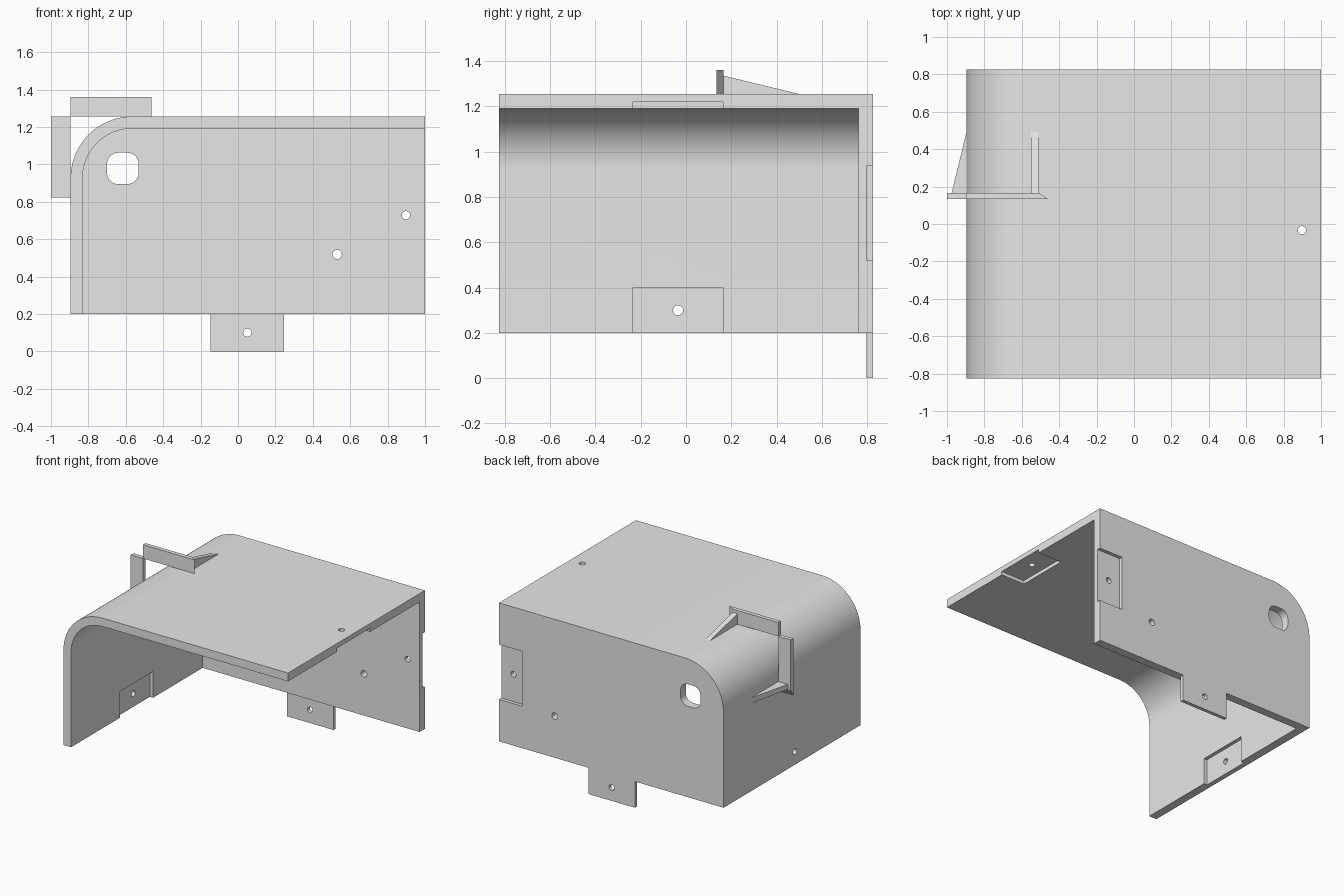
import bpy
import bmesh
from math import pi, cos, sin, radians

if "Cube" in bpy.data.objects:
    bpy.data.objects.remove(bpy.data.objects["Cube"], do_unlink=True)

GREY = (0.8, 0.8, 0.8, 1)
grey = bpy.data.materials.new("plain grey")
grey.use_nodes = True
grey.diffuse_color = GREY
grey.node_tree.nodes["Principled BSDF"].inputs["Base Color"].default_value = GREY

LEFT, RIGHT, HALF_DEPTH, BOTTOM, TOP = -0.895, 1.0, 0.825, 0.2, 1.256
WALL, RADIUS, LAP = 0.064, 0.33, 0.027


def loft(name, ring_a, ring_b):
    """Closed solid between two matching rings of 3D points."""
    bm = bmesh.new()
    a = [bm.verts.new(p) for p in ring_a]
    b = [bm.verts.new(p) for p in ring_b]
    bm.faces.new(a)
    bm.faces.new(b[::-1])
    for i in range(len(a)):
        j = (i + 1) % len(a)
        bm.faces.new((a[i], b[i], b[j], a[j]))
    bmesh.ops.recalc_face_normals(bm, faces=bm.faces[:])
    mesh = bpy.data.meshes.new(name)
    bm.to_mesh(mesh)
    bm.free()
    mesh.materials.append(grey)
    obj = bpy.data.objects.new(name, mesh)
    bpy.context.collection.objects.link(obj)
    return obj


def prism(name, outline, axis, start, end):
    """Extrude a 2D outline along the x, y or z axis."""
    place = {"x": lambda u, v, t: (t, u, v),
             "y": lambda u, v, t: (u, t, v),
             "z": lambda u, v, t: (u, v, t)}[axis]
    return loft(name, [place(u, v, start) for u, v in outline],
                [place(u, v, end) for u, v in outline])


def box(name, x, y, z):
    outline = [(x[0], z[0]), (x[1], z[0]), (x[1], z[1]), (x[0], z[1])]
    return prism(name, outline, "y", *y)


def arc(u, v, r, start, end, steps):
    angles = [radians(start + (end - start) * i / steps) for i in range(steps + 1)]
    return [(u + r * cos(a), v + r * sin(a)) for a in angles]


def drill(u, v, axis, start, end, r=0.022):
    return prism("drill", arc(u, v, r, 0, 345, 23), axis, start, end)


def cut(obj, cutters):
    bpy.context.view_layer.objects.active = obj
    for cutter in cutters:
        mod = obj.modifiers.new("cut", "BOOLEAN")
        mod.operation, mod.solver, mod.object = "DIFFERENCE", "EXACT", cutter
        bpy.ops.object.modifier_apply(modifier=mod.name)
        bpy.data.objects.remove(cutter, do_unlink=True)


def corner_profile(left, right, bottom, top, radius):
    bend = arc(left + radius, top - radius, radius, 180, 90, 28)
    return [(right, bottom), (left, bottom)] + bend + [(right, top)]


# Cover: left wall, rounded corner, top and back wall
cover = prism("cover", corner_profile(LEFT, RIGHT, BOTTOM, TOP, RADIUS),
              "y", -HALF_DEPTH, HALF_DEPTH)
inside = prism("inside", corner_profile(LEFT + WALL, RIGHT + 0.2, BOTTOM - 0.2,
                                        TOP - WALL, RADIUS - WALL),
               "y", -1, HALF_DEPTH - WALL)

# Cable opening with rounded corners
opening = []
for k, (u, v) in enumerate([(1, 1), (-1, 1), (-1, -1), (1, -1)]):
    opening += arc(-0.616 + u * 0.024, 0.978 + v * 0.024, 0.06, 90 * k, 90 * k + 90, 8)

# Lap joint recesses and screw holes
lap_y = (-0.235, 0.163)
cut(cover, [
    inside,
    prism("opening", opening, "y", 0.7, 0.9),
    box("back_recess", (0.8, 1.1), (HALF_DEPTH - LAP, 0.9), (0.52, 0.938)),
    box("top_recess", (0.8, 1.1), lap_y, (1.1, TOP - WALL + LAP)),
    box("left_recess", (LEFT + WALL - LAP, -0.7), lap_y, (0.1, 0.4)),
    drill(0.53, 0.518, "y", 0.7, 0.9, 0.025),
    drill(0.898, 0.728, "y", 0.7, 0.9),
    drill(0.898, -0.033, "z", 1.1, 1.3),
    drill(-0.035, 0.3, "x", -1, -0.7),
])

# Screw tab below the back wall
tab = box("back_tab", (-0.147, 0.247), (HALF_DEPTH - LAP, HALF_DEPTH), (0, BOTTOM))
cut(tab, [drill(0.05, 0.1, "y", 0.7, 0.9)])

# Stop plates with braces: u runs away from the corner, v rises off the surface
PLATE_FRONT, PLATE_BACK, BRACE_END = 0.135, 0.166, 0.495


def on_top(u, y, v):
    return (LEFT + u, y, TOP + v)


def on_side(u, y, v):
    return (LEFT - v, y, TOP - u)


for side, place in (("top", on_top), ("side", on_side)):
    plate = [(0, PLATE_FRONT), (0.433, PLATE_FRONT), (0.385, PLATE_BACK), (0, PLATE_BACK)]
    loft(side + "_stop_plate", [place(u, y, 0) for u, y in plate],
         [place(u, y, 0.105) for u, y in plate])
    brace = [(PLATE_BACK, -0.01), (PLATE_BACK, 0.08), (BRACE_END, 0), (BRACE_END, -0.01)]
    loft(side + "_stop_brace", [place(0.345, y, v) for y, v in brace],
         [place(0.385, y, v) for y, v in brace])

# Smooth the bends, keep the edges sharp
bpy.ops.object.select_all(action="DESELECT")
for obj in (cover, tab):
    obj.select_set(True)
bpy.context.view_layer.objects.active = cover
bpy.ops.object.shade_smooth_by_angle(angle=radians(30))
